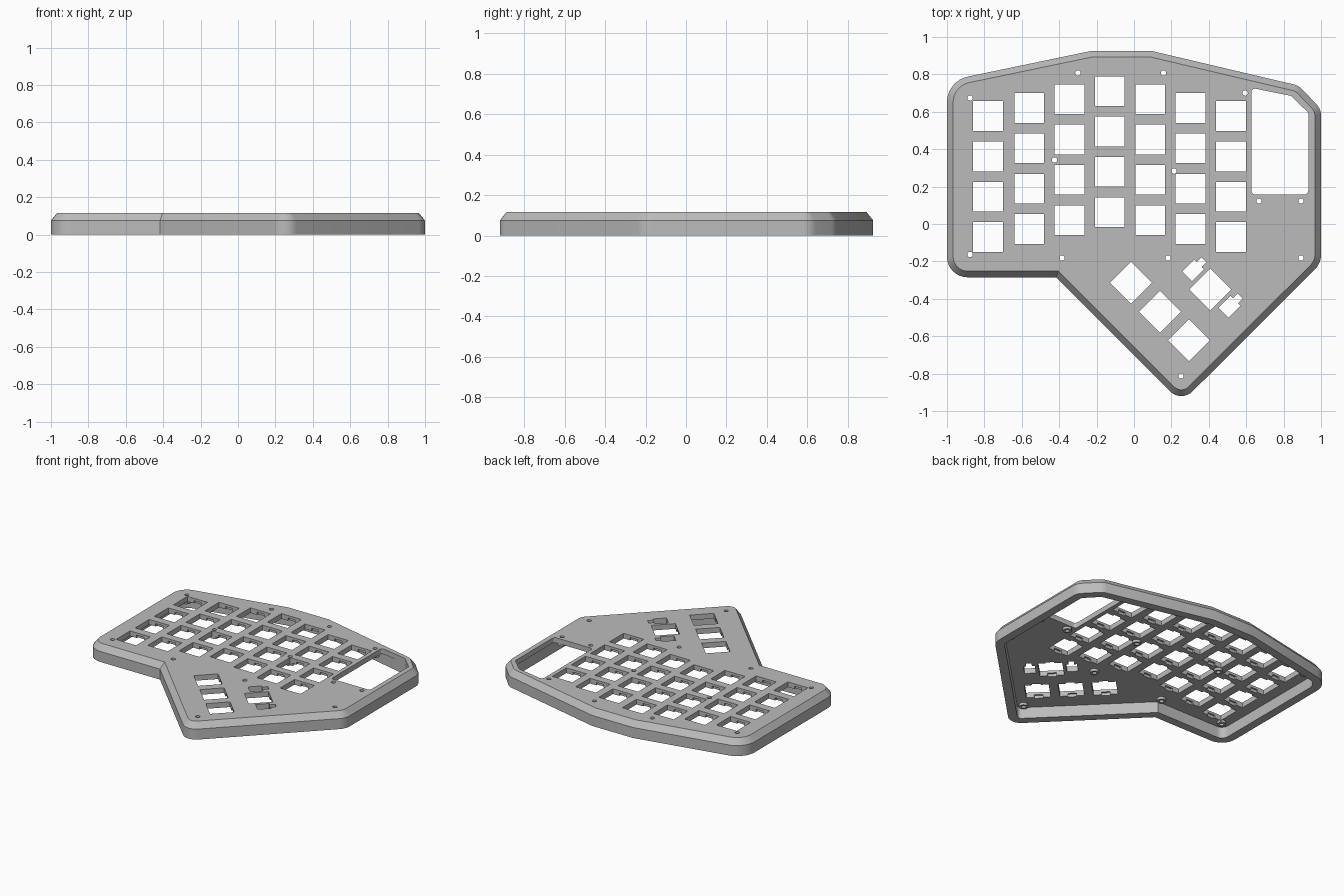
import bpy, bmesh, math
from mathutils import Vector, Matrix

if "Cube" in bpy.data.objects:
    bpy.data.objects.remove(bpy.data.objects["Cube"])

TOP, SHOULDER, PLATE_BOTTOM = 0.117, 0.075, 0.08

grey = bpy.data.materials.new("light grey plastic")
grey.use_nodes = True
colour = (0.5, 0.5, 0.5, 1)
grey.diffuse_color = colour
grey.node_tree.nodes["Principled BSDF"].inputs["Base Color"].default_value = colour


def make_object(name, bm):
    bmesh.ops.recalc_face_normals(bm, faces=bm.faces)
    mesh = bpy.data.meshes.new(name)
    bm.to_mesh(mesh)
    bm.free()
    mesh.materials.append(grey)
    ob = bpy.data.objects.new(name, mesh)
    bpy.context.collection.objects.link(ob)
    return ob


def rounded_outline(corners, inset=0.0, steps=8):
    """Inset a counter-clockwise polygon of (x, y, radius) and fillet its corners."""
    pts = []
    n = len(corners)
    for i, (x, y, r) in enumerate(corners):
        p = Vector((x, y))
        a = (p - Vector(corners[i - 1][:2])).normalized()
        b = (Vector(corners[(i + 1) % n][:2]) - p).normalized()
        na, nb = Vector((-a.y, a.x)), Vector((-b.y, b.x))
        mitre = (na + nb) / (1 + na.dot(nb))
        if r == 0:
            pts.append(p + mitre * inset)
            continue
        centre = p + mitre * max(r, inset + 0.01)
        radius = max(r - inset, 0.01)
        turn = a.angle_signed(b)
        for k in range(steps + 1):
            t = -turn * k / steps
            pts.append(centre + Matrix.Rotation(t, 2) @ -na * radius)
    return pts


def add_prism(bm, pts, z0, z1):
    low = [bm.verts.new((p[0], p[1], z0)) for p in pts]
    high = [bm.verts.new((p[0], p[1], z1)) for p in pts]
    bm.faces.new(low[::-1])
    bm.faces.new(high)
    for i in range(len(pts)):
        j = (i + 1) % len(pts)
        bm.faces.new((low[i], low[j], high[j], high[i]))


def box_at(x, y, w, h, angle=0, dx=0, dy=0):
    turn = Matrix.Rotation(angle, 2)
    return [Vector((x, y)) + turn @ Vector((dx + sx * w / 2, dy + sy * h / 2))
            for sx, sy in ((-1, -1), (1, -1), (1, 1), (-1, 1))]


def disc(x, y, r, n=24):
    return [(x + r * math.cos(math.tau * k / n), y + r * math.sin(math.tau * k / n))
            for k in range(n)]


def apply_boolean(target, name, prisms, operation):
    bm = bmesh.new()
    for pts, z0, z1 in prisms:
        add_prism(bm, pts, z0, z1)
    helper = make_object(name, bm)
    helper.hide_render = True
    mod = target.modifiers.new(name, "BOOLEAN")
    mod.operation = operation
    mod.solver = "EXACT"
    mod.object = helper
    bpy.context.view_layer.objects.active = target
    bpy.ops.object.modifier_apply(modifier=mod.name)
    bpy.data.objects.remove(helper)


# Case shell: chamfered outside, open tray underneath
case_corners = [
    (-1, -0.285, 0.11), (-0.417, -0.285, 0), (0.253, -0.955, 0.085),
    (1, -0.21, 0.11), (1, 0.615, 0.09), (0.88, 0.74, 0.09),
    (0.095, 0.925, 0), (-0.23, 0.925, 0), (-1, 0.765, 0.14)]
bm = bmesh.new()
loops = []
for inset, z in ((0.06, PLATE_BOTTOM), (0.06, 0), (0, 0), (0, SHOULDER), (0.033, TOP)):
    loops.append([bm.verts.new((p.x, p.y, z)) for p in rounded_outline(case_corners, inset)])
for lower, upper in zip(loops, loops[1:]):
    for i in range(len(lower)):
        j = (i + 1) % len(lower)
        bm.faces.new((lower[i], lower[j], upper[j], upper[i]))
bm.faces.new(loops[0])
bm.faces.new(loops[-1])
case = make_object("keyboard_case", bm)

# Screw bosses under the plate
screws = [(-0.877, 0.674), (-0.30, 0.807), (0.158, 0.807), (0.594, 0.70),
          (-0.425, 0.342), (0.214, 0.283), (0.668, 0.123), (0.893, 0.123),
          (-0.877, -0.163), (-0.385, -0.182), (0.182, -0.182), (0.893, -0.182),
          (0.251, -0.813)]
apply_boolean(case, "screw_bosses",
              [(disc(x, y, 0.029), 0.062, 0.09) for x, y in screws], "UNION")

# Key positions: staggered columns and a diagonal thumb cluster
PITCH, KEY = 0.2155, 0.159
columns = [(-0.78, 0.577), (-0.56, 0.62), (-0.345, 0.667), (-0.13, 0.71),
           (0.087, 0.667), (0.302, 0.62), (0.518, 0.577)]
keys = [(x, y - row * PITCH, 0) for x, y in columns for row in range(4)]
keys += [(x, y, -math.pi / 4) for x, y in
         ((-0.016, -0.315), (0.139, -0.468), (0.294, -0.622), (0.408, -0.35))]

# Through cuts: keys, screws, display window
cuts = [(box_at(x, y, KEY, KEY, a), -0.1, 0.2) for x, y, a in keys]
cuts += [(disc(x, y, 0.0145), -0.1, 0.2) for x, y in screws]
window = [(0.627, 0.158, 0.02), (0.932, 0.158, 0.02), (0.932, 0.595, 0.02),
          (0.84, 0.685, 0.02), (0.655, 0.728, 0.02), (0.627, 0.728, 0.02)]
window = [c for i, c in enumerate(window) if i != 4]
cuts.append((rounded_outline(window, 0, 5), -0.1, 0.2))

# Stabiliser slots: wide body with a narrow tip, either side of the wide thumb key
for x, y in ((0.327, -0.238), (0.521, -0.432)):
    shape = [(-0.037, -0.06), (0.037, -0.06), (0.037, 0.03), (0.019, 0.03),
             (0.019, 0.067), (-0.019, 0.067), (-0.019, 0.03), (-0.037, 0.03)]
    turn = Matrix.Rotation(-math.pi / 4, 2)
    cuts.append(([Vector((x, y)) + turn @ Vector(p) for p in shape], -0.1, 0.2))
apply_boolean(case, "through_cuts", cuts, "DIFFERENCE")

# Clip recesses on the underside of each key hole
clips = [(box_at(x, y, 0.057, KEY + 0.026, a), 0.05, 0.1) for x, y, a in keys]
apply_boolean(case, "clip_recesses", clips, "DIFFERENCE")

case.select_set(True)
bpy.context.view_layer.objects.active = case
bpy.ops.object.shade_smooth_by_angle(angle=math.radians(25))
